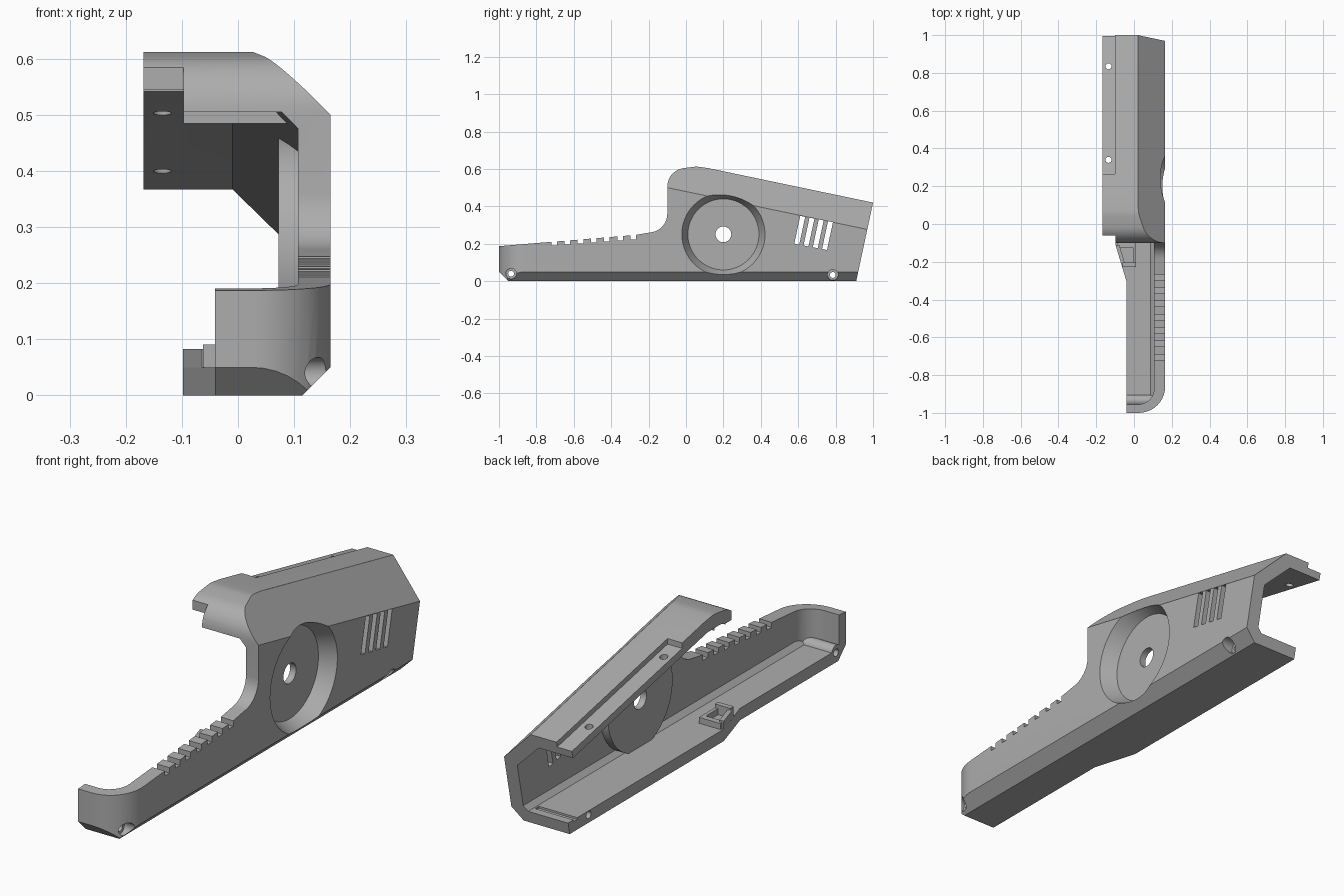
import bpy, bmesh, math
from mathutils import Matrix, Vector

if "Cube" in bpy.data.objects:
    bpy.data.objects.remove(bpy.data.objects["Cube"])

SLOPE = -0.209  # fall of the roof along y
grey = bpy.data.materials.new("plain grey")
grey.diffuse_color = (0.42, 0.42, 0.42, 1)
grey.use_nodes = True
grey.node_tree.nodes["Principled BSDF"].inputs["Base Color"].default_value = grey.diffuse_color


def make(name, bm):
    bmesh.ops.recalc_face_normals(bm, faces=bm.faces)
    mesh = bpy.data.meshes.new(name)
    bm.to_mesh(mesh)
    bm.free()
    ob = bpy.data.objects.new(name, mesh)
    mesh.materials.append(grey)
    bpy.context.collection.objects.link(ob)
    return ob


def prism(name, pts, axis, lo, hi, shear=0.0):
    """Extrude a 2D outline along an axis; shear tilts z along y."""
    def at(p, t):
        if axis == 'x':
            return (t, p[0], p[1])
        if axis == 'y':
            return (p[0], t, p[1] + shear * t)
        return (p[0], p[1], t)
    bm = bmesh.new()
    a = [bm.verts.new(at(p, lo)) for p in pts]
    b = [bm.verts.new(at(p, hi)) for p in pts]
    bm.faces.new(a)
    bm.faces.new(b[::-1])
    n = len(pts)
    for i in range(n):
        bm.faces.new((a[i], b[i], b[(i + 1) % n], a[(i + 1) % n]))
    return make(name, bm)


def box(name, x0, x1, y0, y1, z0, z1):
    return prism(name, [(x0, y0), (x1, y0), (x1, y1), (x0, y1)], 'z', z0, z1)


def rod(name, y, z, x0, x1, r0, r1=None, seg=48):
    """Round bar or cone along x."""
    bm = bmesh.new()
    m = Matrix.Translation(((x0 + x1) / 2, y, z)) @ Matrix.Rotation(math.pi / 2, 4, 'Y')
    bmesh.ops.create_cone(bm, cap_ends=True, segments=seg, radius1=r0,
                          radius2=r0 if r1 is None else r1, depth=x1 - x0, matrix=m)
    return make(name, bm)


def boolean(target, other, op='DIFFERENCE'):
    mod = target.modifiers.new("bool", 'BOOLEAN')
    mod.operation, mod.solver, mod.object = op, 'EXACT', other
    bpy.context.view_layer.objects.active = target
    bpy.ops.object.modifier_apply(modifier=mod.name)
    bpy.data.objects.remove(other, do_unlink=True)


def arc(cx, cy, r, a0, a1, n=10):
    return [(cx + r * math.cos(math.radians(a0 + (a1 - a0) * i / n)),
             cy + r * math.sin(math.radians(a0 + (a1 - a0) * i / n))) for i in range(n + 1)]


def corner(name, r, x, y, z0, z1):
    """Waste outside a rounded front right corner."""
    pts = arc(x - r, y + r, r, -90, 0) + [(x + 0.1, y + r), (x + 0.1, y - 0.1), (x - r, y - 0.1)]
    return prism(name, pts, 'z', z0, z1)


# outer body from its side outline
outline = [(-0.95, 0), (0.91, 0), (1.0, 0.42), (0.12, 0.604)]
outline += arc(0.055, 0.47, 0.142, 80, 100, 4)
outline += arc(0.0, 0.505, 0.1, 100, 180, 10)
outline += arc(-0.2, 0.36, 0.1, 0, -85, 10)
outline += [(-0.27, 0.247), (-0.72, 0.21), (-0.82, 0.202), (-1.0, 0.187), (-1.0, 0.05)]
body = prism("half_shell", outline, 'x', -0.168, 0.165)
boolean(body, prism("top_chamfer", [(0.02, 0.629), (0.225, 0.417), (0.4, 0.8), (0.02, 0.8)],
                    'y', -0.3, 1.3, SLOPE))
boolean(body, prism("low_chamfer", [(0.105, -0.01), (0.175, 0.06), (0.3, -0.01)], 'y', -1.2, 1.2))
boolean(body, corner("front_round", 0.14, 0.165, -1.0, -0.1, 0.4))

# inner cavity, shaped like the outside
inside = [(-0.955, 0.05), (1.3, 0.05), (1.3, 0.574 + SLOPE * 1.3), (0.1, 0.553)]
inside += arc(0.02, 0.485, 0.07, 85, 180, 8)
inside += [(-0.05, 0.505), (-0.955, 0.505)]
cavity = prism("cavity", inside, 'x', -0.4, 0.107)
boolean(cavity, prism("cavity_top", [(-0.01, 0.574), (0.19, 0.37), (0.3, 0.8), (-0.01, 0.8)],
                      'y', -0.2, 1.4, SLOPE))
boolean(cavity, prism("cavity_low", [(0.077, 0.04), (0.117, 0.08), (0.2, 0.04)], 'y', -1.2, 1.4))
boolean(cavity, corner("cavity_round", 0.085, 0.107, -0.955, 0, 0.6))
boolean(body, cavity)

# open left edge: floor outline, and trimmed front of the roof
boolean(body, prism("floor_trim", [(-0.4, -1.2), (-0.041, -1.2), (-0.041, -0.3), (-0.098, -0.11),
                                   (-0.098, 1.2), (-0.4, 1.2)], 'z', -0.1, 0.32))
boolean(body, box("roof_trim", -0.3, -0.097, -0.3, -0.06, 0.3, 0.8))
boolean(body, box("lip_trim", -0.3, -0.097, -0.2, -0.02, 0.3, 0.545))

# recessed roof strip with two screw holes
boolean(body, prism("strip", [(-0.3, 0.606), (-0.1, 0.606), (-0.1, 0.8), (-0.3, 0.8)],
                    'y', 0.265, 1.2, SLOPE))
for y in (0.34, 0.835):
    boolean(body, prism("roof_hole", arc(-0.135, y, 0.016, 0, 345, 23), 'z', 0.3, 0.8))

# shallow groove behind the open back edge
boolean(body, prism("floor_groove", [(-0.3, 0.042), (0.08, 0.042), (0.08, 0.06), (-0.3, 0.06)],
                    'y', 0.86, 0.885))

# round pivot housing with a conical recess
boolean(body, rod("pivot_boss", 0.2, 0.25, 0.072, 0.125, 0.214, seg=64), 'UNION')
boolean(body, rod("pivot_recess", 0.2, 0.25, 0.1, 0.17, 0.19, 0.225, seg=64))
boolean(body, rod("pivot_hole", 0.2, 0.25, 0.0, 0.3, 0.042))

# front screw tube and both screw bores
boolean(body, rod("screw_tube", -0.935, 0.042, -0.041, 0.115, 0.03), 'UNION')
for y, z in ((-0.935, 0.04), (0.785, 0.033)):
    boolean(body, rod("screw_seat", y, z, 0.108, 0.3, 0.028))
    boolean(body, rod("screw_bore", y, z, -0.3, 0.3, 0.0155, seg=24))

# grip notches along the handle top
for i in range(7):
    y = -0.705 + i * 0.0705
    z = 0.21 + (y + 0.72) * 0.082
    boolean(body, box("notch", 0.05, 0.3, y - 0.015, y + 0.015, z - 0.022, z + 0.1))

# slanted vents
for i in range(4):
    y, z = 0.608 + i * 0.0495, 0.272 - i * 0.0095
    d, w = Vector((0.209, 0.978)) * 0.076, Vector((0.978, -0.209)) * 0.0135
    c = Vector((y, z))
    boolean(body, prism("vent", [c - d - w, c - d + w, c + d + w, c + d - w], 'x', 0.0, 0.3))

# small latch pocket on the tapered floor edge
latch = [
    prism("latch_edge", [(-0.098, -0.11), (-0.064, -0.223), (-0.044, -0.223), (-0.078, -0.11)],
          'z', 0.03, 0.083),
    box("latch_front", -0.062, 0.01, -0.227, -0.205, 0.03, 0.091),
    box("latch_back", -0.09, 0.01, -0.125, -0.1, 0.03, 0.075),
    box("latch_side", -0.005, 0.01, -0.21, -0.11, 0.03, 0.075),
]

# smooth the rounds, keep edges sharp
bpy.ops.object.select_all(action='DESELECT')
for ob in [body] + latch:
    ob.select_set(True)
bpy.context.view_layer.objects.active = body
bpy.ops.object.shade_smooth_by_angle(angle=math.radians(25))
